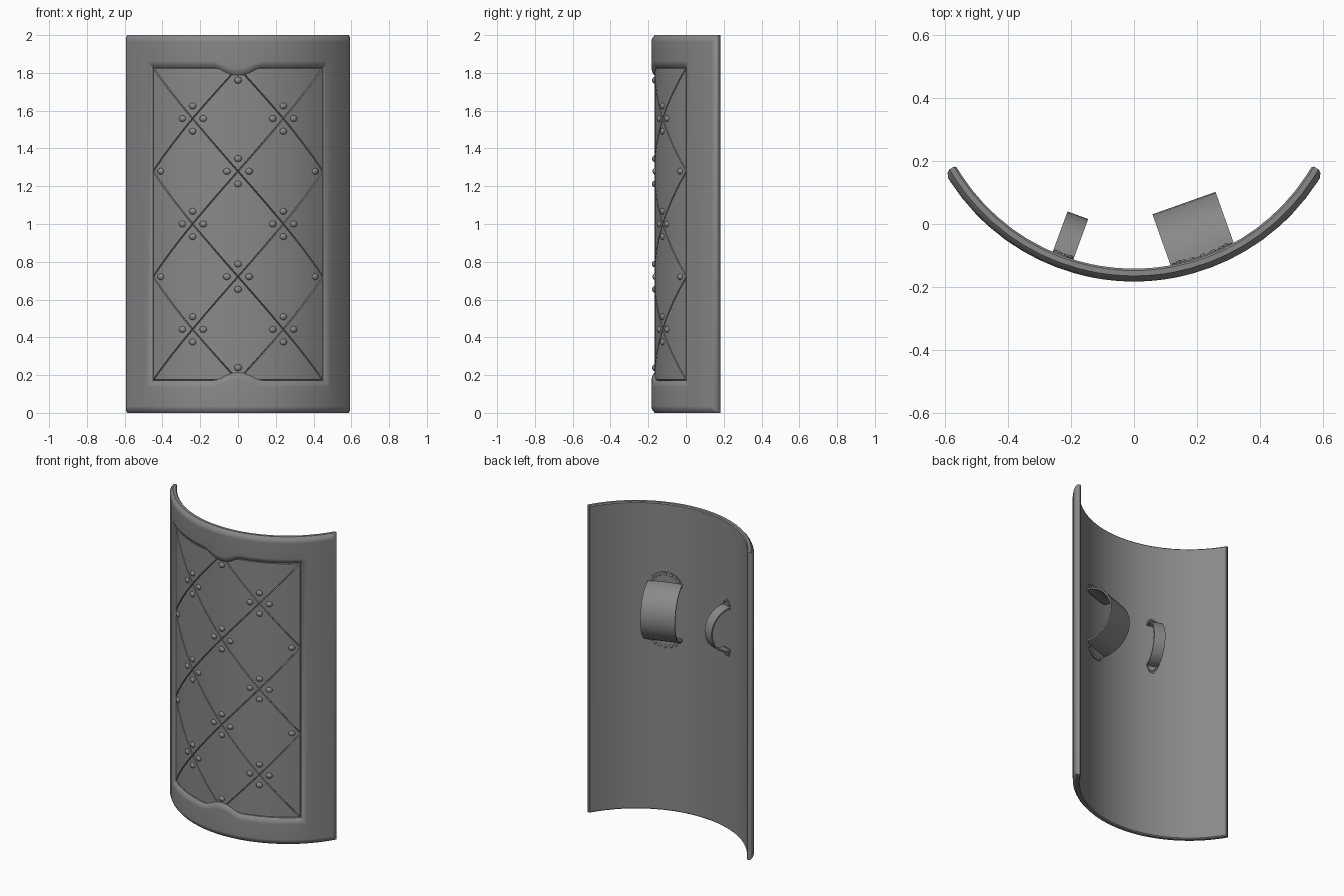
import bpy, bmesh
from math import sin, cos, pi, radians
from mathutils import Matrix, Vector

if "Cube" in bpy.data.objects:
    bpy.data.objects.remove(bpy.data.objects["Cube"])

CY, R = 0.513, 0.68            # axis of the curve, panel radius
DU = R * radians(20.7)         # half-width of one diamond along the arc

steel = bpy.data.materials.new("dark_grey")
steel.diffuse_color = (0.25, 0.25, 0.25, 1)
steel.use_nodes = True
steel.node_tree.nodes["Principled BSDF"].inputs["Base Color"].default_value = steel.diffuse_color


def row(j):
    # height of a row of groove crossings; the end rows meet the frame
    return 1 + max(-0.828, min(0.828, (j - 3) * 0.279))


def bent(u, r, z):
    a = u / R
    return Vector((r * sin(a), CY - r * cos(a), z))


def finish(bm, name, angle=35):
    me = bpy.data.meshes.new(name)
    bm.to_mesh(me)
    bm.free()
    me.materials.append(steel)
    ob = bpy.data.objects.new(name, me)
    bpy.context.collection.objects.link(ob)
    bpy.ops.object.select_all(action='DESELECT')
    ob.select_set(True)
    bpy.context.view_layer.objects.active = ob
    bpy.ops.object.shade_smooth_by_angle(angle=radians(angle))
    return ob


def slice_and_bend(bm):
    # flat layout is (arc length, -radius, height); cut in strips, then roll up
    for k in range(-11, 12):
        geom = bm.verts[:] + bm.edges[:] + bm.faces[:]
        bmesh.ops.bisect_plane(bm, geom=geom, dist=1e-5,
                               plane_co=(k * DU / 4, 0, 0), plane_no=(1, 0, 0))
    for v in bm.verts:
        v.co = bent(v.co.x, -v.co.y, v.co.z)


def skin(bm, rings):
    # join matching closed rings and cap both ends
    vs = [[bm.verts.new(p) for p in ring] for ring in rings]
    n = len(vs[0])
    for a, b in zip(vs, vs[1:]):
        for i in range(n):
            j = (i + 1) % n
            bm.faces.new((a[i], a[j], b[j], b[i]))
    bm.faces.new(vs[0])
    bm.faces.new(vs[-1])
    bmesh.ops.recalc_face_normals(bm, faces=bm.faces[:])


def add_rivet(bm, u, r, z, sx, sy, sz):
    m = (Matrix.Translation(bent(u, r, z)) @ Matrix.Rotation(u / R, 4, 'Z')
         @ Matrix.Diagonal((sx, sy, sz, 1)))
    bmesh.ops.create_uvsphere(bm, u_segments=12, v_segments=8, radius=1, matrix=m)


# Shield body: back, rounded rim and raised frame with a tongue top and bottom
half = [(0.0, 0.042), (0.03, 0.039), (0.06, 0.029), (0.09, 0.013),
        (0.115, 0.003), (0.14, 0.0)]
tongue = [(-u, b) for u, b in half[:0:-1]] + half


def loop(hw, hz, r, bump):
    top = [(-hw, hz)] + [(u, hz - bump * b) for u, b in tongue] + [(hw, hz)]
    pts = top + [(-u, -z) for u, z in top]
    return [(u, -r, 1 + z) for u, z in pts]


bm = bmesh.new()
skin(bm, [loop(*p) for p in (
    (0.700, 0.988, 0.655, 0), (0.706, 0.994, 0.655, 0), (0.712, 1.0, 0.661, 0),
    (0.712, 1.0, 0.678, 0), (0.705, 0.988, 0.689, 0), (0.69, 0.972, 0.696, 0),
    (0.684, 0.966, 0.696, 0), (0.526, 0.862, 0.696, 0.9), (0.518, 0.854, 0.695, 0.9),
    (0.503, 0.84, 0.689, 1), (0.4925, 0.829, 0.680, 1), (0.4914, 0.828, 0.668, 1))])
slice_and_bend(bm)
finish(bm, "shield_body")

# Quilted panel: diamonds and border triangles with grooves between them
bm = bmesh.new()
for i in range(-2, 3):
    for j in range(7):
        if (i + j) % 2:
            c = [(i + 1, j), (i, j + 1), (i - 1, j), (i, j - 1)]
            c = [p for p in c if abs(p[0]) <= 2 and 0 <= p[1] <= 6]
            bm.faces.new([bm.verts.new((a * DU, -0.673, row(b))) for a, b in c])
bm.normal_update()
bmesh.ops.inset_individual(bm, faces=bm.faces[:], thickness=0.0035, depth=0.007,
                           use_even_offset=True)
slice_and_bend(bm)
finish(bm, "quilted_panel", 20)

# Front rivets around every groove crossing
bm = bmesh.new()
for i in range(-2, 3):
    for j in range(7):
        if (i + j) % 2 or (abs(i) == 2 and j in (0, 6)):
            continue
        side = 0.053 if abs(i) == 2 else 0.059
        for du, dz in ((side, 0), (-side, 0), (0, 0.067), (0, -0.067)):
            u, z = i * DU + du, row(j) + dz
            inside = abs(u) < 2 * DU - 0.01 and abs(z - 1) < 0.818
            if inside and not (j in (0, 6) and du):
                add_rivet(bm, u, R, z, 0.02, 0.013, 0.017)
finish(bm, "front_rivets", 60)


# Back straps: arched band, two rounded riveted flaps
def strap(name, deg, width, height, zc, hz, flap):
    a = radians(deg)
    uc = a * R
    tan, inward = Vector((cos(a), sin(a), 0)), Vector((-sin(a), cos(a), 0))
    base = bent(uc, 0.657, zc)
    bm = bmesh.new()
    rings = []
    for k in range(17):
        t = pi * k / 16
        ring = []
        for th, w in ((0, -1), (0, 1), (0.01, 1), (0.01, -1)):
            ring.append(base + tan * (w * width / 2) + inward * ((height - th) * sin(t))
                        + Vector((0, 0, (hz - th) * cos(t))))
        rings.append(ring)
    skin(bm, rings)
    finish(bm, name + "_band")
    bm = bmesh.new()
    rivets = bmesh.new()
    for s in (1, -1):
        arc = [(uc + width / 2 * cos(pi * k / 14),
                zc + s * (hz - 0.015 + (flap + 0.015) * sin(pi * k / 14)))
               for k in range(15)]
        skin(bm, [[(u, -r, z) for u, z in arc] for r in (0.66, 0.651)])
        for k in range(7):
            t = pi * (k + 0.5) / 7
            add_rivet(rivets, uc + width * 0.40 * cos(t), 0.651,
                      zc + s * (hz + (flap - 0.015) * sin(t)),
                      width * 0.02 + 0.005, 0.006, width * 0.02 + 0.005)
    slice_and_bend(bm)
    finish(bm, name + "_flaps")
    finish(rivets, name + "_rivets", 60)


strap("arm_strap", 19.6, 0.213, 0.183, 1.305, 0.185, 0.065)
strap("hand_grip", -20.2, 0.07, 0.14, 1.31, 0.145, 0.045)
